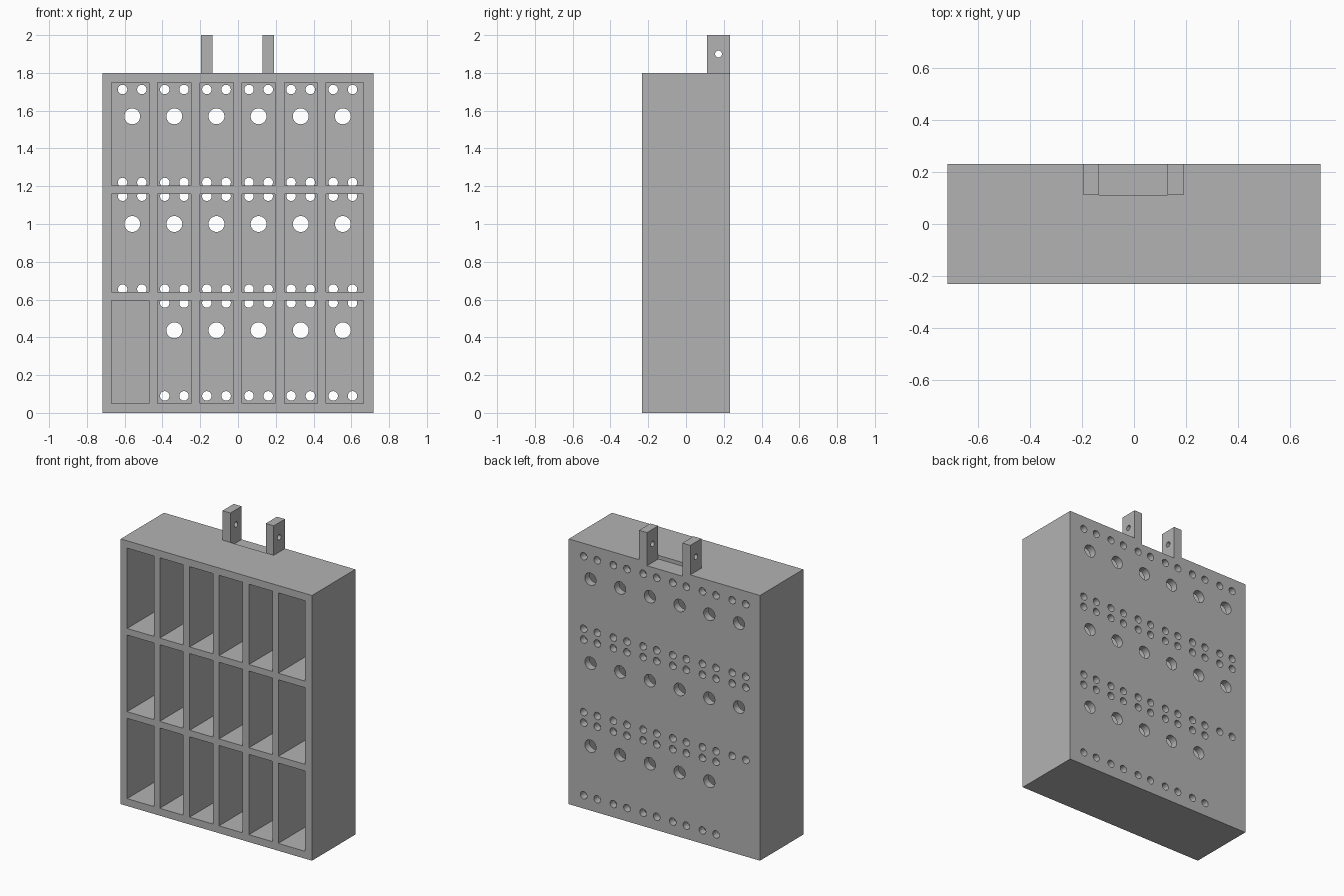
import bpy, bmesh
from math import pi
from mathutils import Matrix, Vector

cube = bpy.data.objects.get("Cube")
if cube:
    bpy.data.objects.remove(cube, do_unlink=True)

# Single grey colour
grey = bpy.data.materials.new("mid grey")
grey.use_nodes = True
grey.diffuse_color = (0.45, 0.45, 0.45, 1)
grey.node_tree.nodes["Principled BSDF"].inputs["Base Color"].default_value = (0.45, 0.45, 0.45, 1)


def add_box(bm, x, y, z):
    size = Vector((x[1] - x[0], y[1] - y[0], z[1] - z[0]))
    mid = Vector((sum(x), sum(y), sum(z))) / 2
    bmesh.ops.create_cube(bm, size=1, matrix=Matrix.Translation(mid) @ Matrix.Diagonal(size.to_4d()))


def add_rod(bm, centre, radius, length, axis):
    turn = Matrix.Rotation(pi / 2, 4, axis)
    bmesh.ops.create_cone(bm, cap_ends=True, segments=32, radius1=radius, radius2=radius,
                          depth=length, matrix=Matrix.Translation(centre) @ turn)


def finish(name, bm):
    mesh = bpy.data.meshes.new(name)
    bm.to_mesh(mesh)
    bm.free()
    mesh.materials.append(grey)
    obj = bpy.data.objects.new(name, mesh)
    bpy.context.collection.objects.link(obj)
    return obj


def cut(obj, bm):
    cutter = finish("cutter", bm)
    cutter.hide_render = True
    mod = obj.modifiers.new("cut", 'BOOLEAN')
    mod.operation = 'DIFFERENCE'
    mod.solver = 'EXACT'
    mod.object = cutter
    bpy.context.view_layer.objects.active = obj
    bpy.ops.object.modifier_apply(modifier=mod.name)
    bpy.data.objects.remove(cutter, do_unlink=True)


HALF_W, HALF_D, HEIGHT, PLATE = 0.718, 0.232, 1.8, 0.05
COLUMNS = [(-0.67, -0.47), (-0.425, -0.25), (-0.2, -0.025),
           (0.02, 0.195), (0.245, 0.42), (0.465, 0.665)]
# Each row: pocket bottom and top, lower small holes, large hole, upper small holes
ROWS = [(0.05, 0.595, 0.09, 0.437, 0.582),
        (0.64, 1.16, 0.655, 1.0, 1.147),
        (1.205, 1.75, 1.22, 1.57, 1.712)]
LUG_Y = 0.112
LUGS = {"left_lug": (0.13, 0.19), "right_lug": (-0.195, -0.135)}

# Cabinet block
bm = bmesh.new()
add_box(bm, (-HALF_W, HALF_W), (-HALF_D, HALF_D), (0, HEIGHT))
cabinet = finish("cabinet", bm)

# Open pockets in the front, and a shallow slot between the lugs
bm = bmesh.new()
for row in ROWS:
    for col in COLUMNS:
        add_box(bm, col, (-HALF_D - 0.1, HALF_D - PLATE), row[:2])
add_box(bm, (-0.135, 0.13), (LUG_Y, HALF_D + 0.1), (HEIGHT - 0.025, HEIGHT + 0.1))
cut(cabinet, bm)

# Holes through the back plate, except behind the lower right pocket
bm = bmesh.new()
for r, (_, _, low, large, high) in enumerate(ROWS):
    for c in range(len(COLUMNS)):
        if r == 0 and c == 0:
            continue
        x = -0.56 + c * 0.223
        length = 2 * (PLATE + 0.004)
        add_rod(bm, (x, HALF_D, large), 0.042, length, 'X')
        for z in (low, high):
            for side in (-1, 1):
                add_rod(bm, (x + side * 0.051, HALF_D, z), 0.025, length, 'X')
cut(cabinet, bm)

# Hanging lugs with pin holes
for name, span in LUGS.items():
    bm = bmesh.new()
    add_box(bm, span, (LUG_Y, HALF_D), (HEIGHT, 2))
    lug = finish(name, bm)
    bm = bmesh.new()
    add_rod(bm, (sum(span) / 2, 0.172, 1.9), 0.018, 0.2, 'Y')
    cut(lug, bm)

# Smooth round holes, sharp box edges
for obj in [cabinet] + [bpy.data.objects[n] for n in LUGS]:
    bpy.ops.object.select_all(action='DESELECT')
    obj.select_set(True)
    bpy.context.view_layer.objects.active = obj
    bpy.ops.object.shade_smooth_by_angle(angle=pi / 6)
